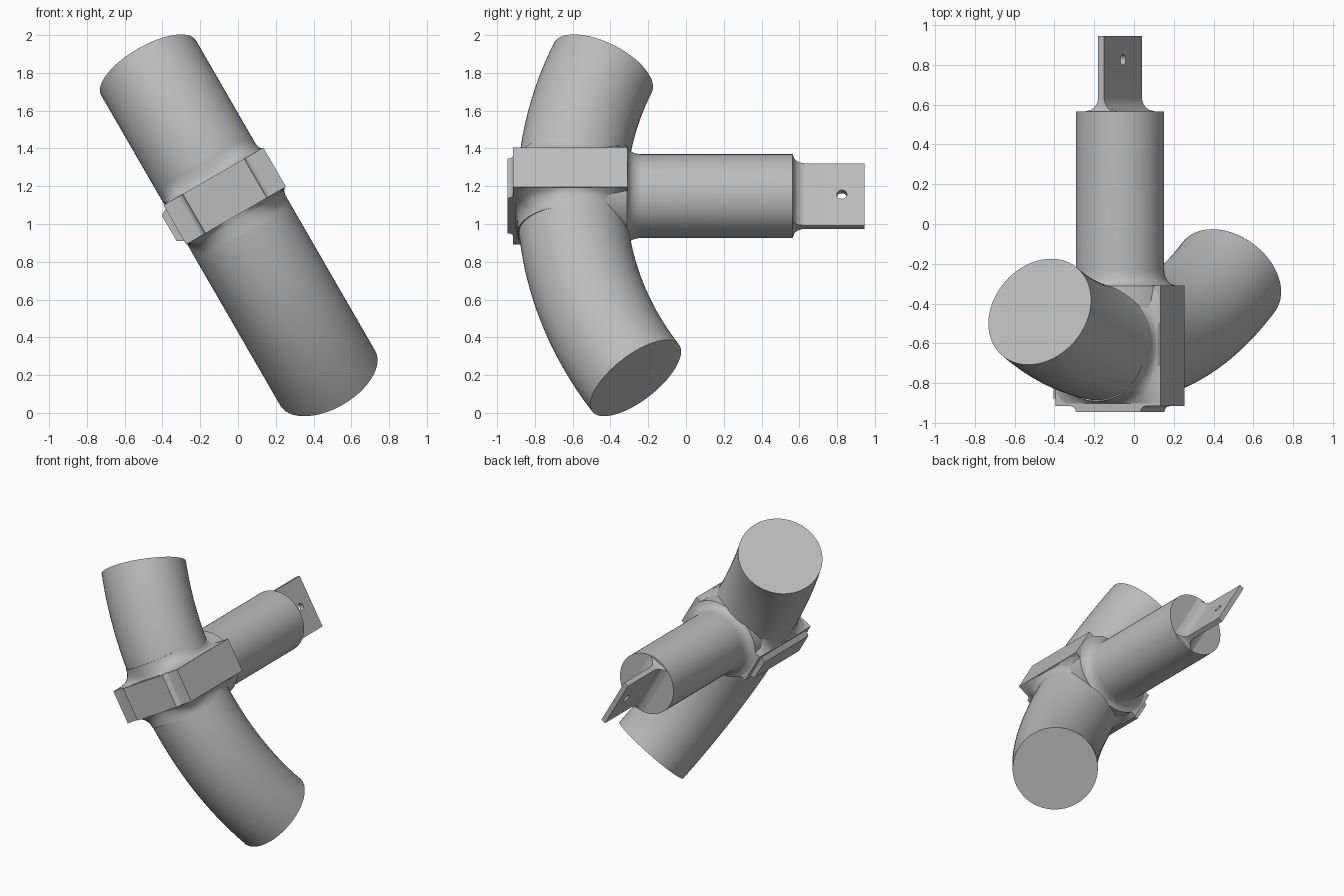
import bpy, bmesh
from math import sin, cos, pi, sqrt, radians, asin
from mathutils import Matrix, Vector

if "Cube" in bpy.data.objects:
    bpy.data.objects.remove(bpy.data.objects["Cube"])

grey = bpy.data.materials.new("plain grey")
grey.use_nodes = True
GREY = (0.5, 0.5, 0.5, 1)
grey.diffuse_color = GREY
grey.node_tree.nodes["Principled BSDF"].inputs["Base Color"].default_value = GREY

# Whole fitting is tilted about the shaft axis (y):
# local x runs across the tube, local z along it
FRAME = Matrix.Translation((-0.07, 0, 1.148)) @ Matrix.Rotation(radians(-30), 4, 'Y')
SIDES = 64
ANGLES = [2 * pi * i / SIDES for i in range(SIDES)]


def loft(name, rings):
    """Skin a list of equal rings and cap both ends."""
    bm = bmesh.new()
    rows = [[bm.verts.new(FRAME @ Vector(p)) for p in ring] for ring in rings]
    n = len(rows[0])
    for a, b in zip(rows, rows[1:]):
        for i in range(n):
            j = (i + 1) % n
            bm.faces.new((a[i], a[j], b[j], b[i]))
    bm.faces.new(rows[0])
    bm.faces.new(rows[-1])
    bmesh.ops.recalc_face_normals(bm, faces=bm.faces)
    mesh = bpy.data.meshes.new(name)
    bm.to_mesh(mesh)
    bm.free()
    mesh.materials.append(grey)
    obj = bpy.data.objects.new(name, mesh)
    bpy.context.collection.objects.link(obj)
    return obj


def activate(obj):
    bpy.ops.object.select_all(action='DESELECT')
    obj.select_set(True)
    bpy.context.view_layer.objects.active = obj


def smooth(obj):
    activate(obj)
    bpy.ops.object.shade_smooth_by_angle(angle=radians(35))


def cove(s):
    """Concave quarter-round: 1 at s = 0, fading to 0 at s = 1."""
    return 1 - sqrt(max(0, 1 - (1 - s) ** 2))


# Curved tube, swept on an arc
TUBE_R, BEND, TUBE_Y, TUBE_X = 0.29, 1.98, -0.605, -0.01
start, end = -asin(1.107 / BEND), asin(0.79 / BEND)
rings = []
for k in range(41):
    a = start + (end - start) * k / 40
    ring = []
    for t in ANGLES:
        reach = BEND - TUBE_R * sin(t)
        ring.append((TUBE_X + TUBE_R * cos(t), TUBE_Y + BEND - reach * cos(a), reach * sin(a)))
    rings.append(ring)
smooth(loft("curved_tube", rings))

# Clamp block with a raised front pad, extruded along the tube
HALF, DEPTH = 0.305, 0.12
side = [(HALF, -0.31), (HALF, -0.915), (0.217, -0.915), (0.202, -0.919),
        (0.191, -0.93), (0.187, -0.945)]
outline = side + [(-x, y) for x, y in reversed(side)]
smooth(loft("clamp_block", [[(x, y, z) for x, y in outline] for z in (-DEPTH, DEPTH)]))

# Bevelled ridge on one flank of the clamp
smooth(loft("clamp_ridge", [
    [(x, y, z) for x, z in ((-0.29, -0.107), (-0.34, -0.078), (-0.34, 0.078), (-0.29, 0.107))]
    for y in (-0.875, -0.35)]))

# Filleted collar blending the clamp into the tube
rings = []
levels = [DEPTH + 0.1 * i / 8 for i in range(9)]
for z in [-v for v in reversed(levels)] + levels:
    w = cove((abs(z) - DEPTH) / 0.1)
    ring = []
    for t in ANGLES:
        box = min(0.296 / max(abs(cos(t)), abs(sin(t))), 0.39)
        r = 0.286 + (box - 0.286) * w
        ring.append((TUBE_X * (1 - w) + r * cos(t), TUBE_Y + r * sin(t), z))
    rings.append(ring)
smooth(loft("clamp_collar", rings))

# Round shaft with a flared root
SHAFT_R = 0.222
rings = []
for y, w in [(-0.45, 1)] + [(-0.312 + 0.08 * i / 8, cove(i / 8)) for i in range(9)] + [(0.565, 0)]:
    ring = []
    for t in ANGLES:
        r = SHAFT_R + (0.03 + 0.045 * cos(t) ** 2) * w
        ring.append((r * cos(t), y, r * sin(t)))
    rings.append(ring)
smooth(loft("shaft", rings))

# Flat end tab with a filleted base and a pin hole
rings = []
for y, w in [(0.55, 1)] + [(0.565 + 0.07 * i / 8, cove(i / 8)) for i in range(9)] + [(0.945, 0)]:
    hx, hz = 0.0175 + 0.07 * w, 0.19 + 0.014 * w
    rings.append([(hx, y, hz), (-hx, y, hz), (-hx, y, -hz), (hx, y, -hz)])
tab = loft("end_tab", rings)
pin = loft("pin_hole_cutter", [
    [(x, 0.825 + 0.027 * cos(t), 0.027 * sin(t)) for t in ANGLES[::2]] for x in (-0.1, 0.1)])
pin.hide_render = True
cut = tab.modifiers.new("pin_hole", 'BOOLEAN')
cut.operation = 'DIFFERENCE'
cut.solver = 'EXACT'
cut.object = pin
activate(tab)
bpy.ops.object.modifier_apply(modifier=cut.name)
bpy.data.objects.remove(pin)
smooth(tab)
